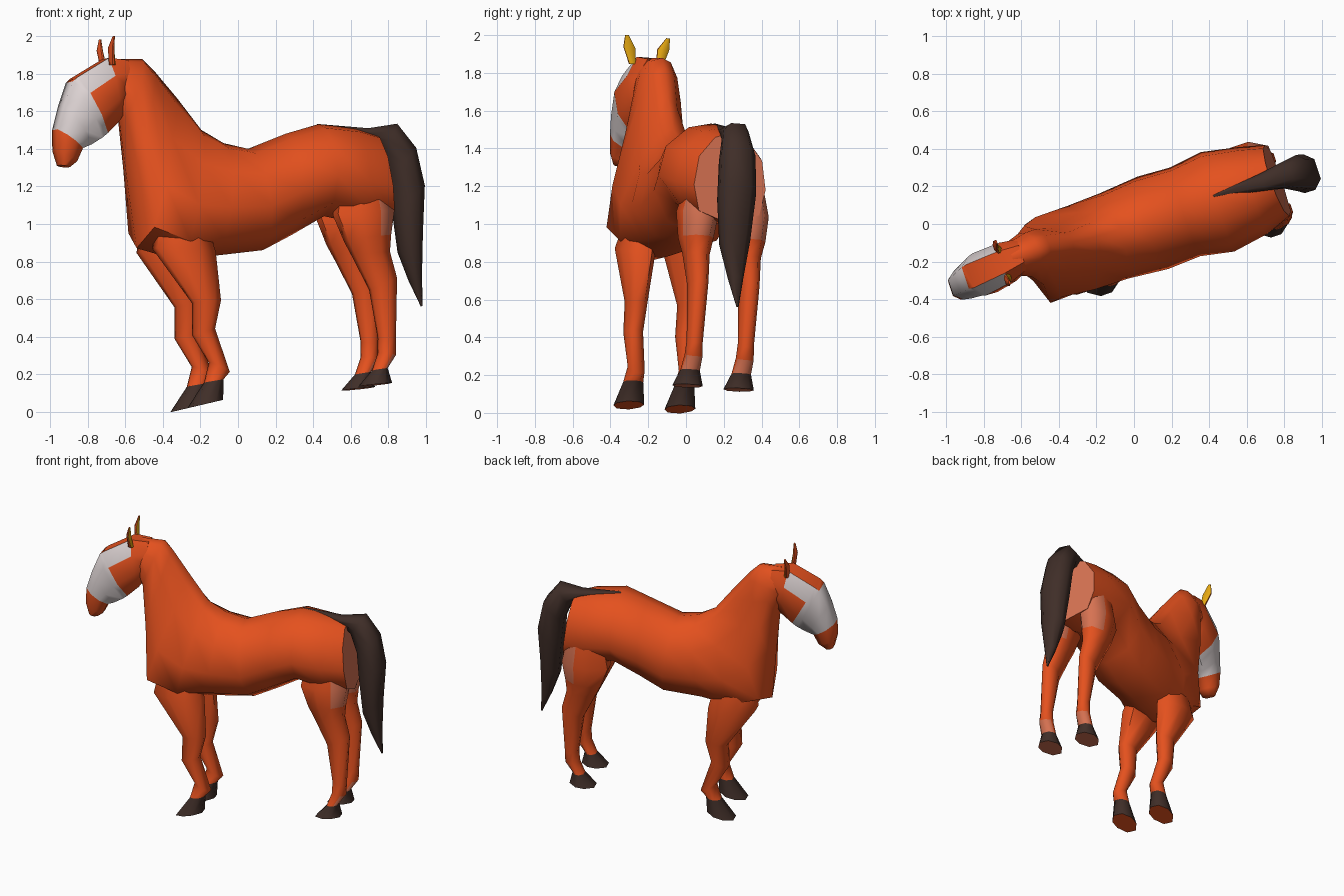
import bpy, bmesh, math
from mathutils import Vector


def material(name, col):
    m = bpy.data.materials.new(name)
    m.diffuse_color = (*col, 1)
    return m


MATS = [material("chestnut", (0.78, 0.082, 0.013)),
        material("pale_face", (0.72, 0.65, 0.65)),
        material("dark_brown", (0.050, 0.027, 0.021)),
        material("pale_chestnut", (0.68, 0.17, 0.085)),
        material("inner_ear_gold", (0.78, 0.39, 0.006))]
COAT, WHITE, DARK, PALE, GOLD = range(5)
REAR = Vector((0.945, 0.325, 0))


def place(x, z, v):
    """Side-profile point plus sideways offset, for a turned, slightly leaning stance."""
    return Vector((x - 0.317 * v, 0.335 * x + 0.075 * (z - 1.3) + 0.946 * v, z - 0.075 * v))


def loft(name, rings, shape, colour, side=1, angle=60, shift=0):
    """Ring: front/top point, back/bottom point, half width, offset, upper and lower width factors."""
    bm = bmesh.new()
    loops = []
    for r in rings:
        ax, az, bx, bz, hw, off, upper, lower = (list(r) + [0, 1, 1][len(r) - 5:])[:8]
        pts = [(t, w * (upper if t < 0.3 else lower if t > 0.7 else 1)) for t, w in shape]
        pts += [(t, -w) for t, w in reversed(pts) if w > 0]
        loops.append([bm.verts.new(place(ax + (bx - ax) * t, az + (bz - az) * t,
                                         off * side + shift + w * hw)) for t, w in pts])
    n = len(loops[0])
    tag = {}
    for s in range(len(loops) - 1):
        for k in range(n):
            j = (k + 1) % n
            f = bm.faces.new((loops[s][k], loops[s][j], loops[s + 1][j], loops[s + 1][k]))
            tag[f] = (s, min(k, n - 2 - k) if k < n - 1 else -1)
    tag[bm.faces.new(loops[0])] = (-1, 0)
    tag[bm.faces.new(loops[-1])] = (len(loops), 0)
    bmesh.ops.recalc_face_normals(bm, faces=bm.faces[:])
    bm.normal_update()
    for f, (s, k) in tag.items():
        f.material_index = colour(s, k, f.calc_center_median(), f.normal)
    me = bpy.data.meshes.new(name)
    bm.to_mesh(me)
    bm.free()
    for m in MATS:
        me.materials.append(m)
    ob = bpy.data.objects.new(name, me)
    bpy.context.collection.objects.link(ob)
    bpy.ops.object.select_all(action='DESELECT')
    ob.select_set(True)
    bpy.context.view_layer.objects.active = ob
    bpy.ops.object.shade_smooth_by_angle(angle=math.radians(angle))
    return ob


TORSO = [(0, 0), (.06, .45), (.28, .88), (.6, 1), (.88, .65), (1, 0)]
BOX = [(0, .55), (.3, 1), (.68, .95), (1, .45)]
LIMB = [(0, .45), (.35, 1), (.7, 1), (1, .45)]


def coat_colour(s, k, c, n):
    rear = c.x > 0.6 and c.z > 0.92 and n.dot(REAR) > 0.6
    return PALE if rear else COAT


# Body and neck, from rump to poll
loft("body", [
    (.72, 1.48, .785, 1.00, .20, -.015, 1, 1.3),
    (.61, 1.51, .63, 1.00, .245, -.025, 1, 1.2),
    (.42, 1.53, .45, 1.04, .28, -.025),
    (.25, 1.48, .28, .94, .25, -.015),
    (.05, 1.40, .13, .86, .26, -.01),
    (-.08, 1.43, -.13, .83, .24, -.01),
    (-.20, 1.50, -.34, .81, .235, -.015, .8, 1.35),
    (-.33, 1.67, -.545, .87, .225, -.015, .6, 1.5),
    (-.45, 1.82, -.59, 1.22, .165, 0, .8, 1.1),
    (-.51, 1.88, -.63, 1.53, .12),
    (-.65, 1.88, -.66, 1.62, .09)], TORSO, coat_colour)


# Head with pale sides and nose, chestnut forehead, cheeks and muzzle
def head_colour(s, k, c, n):
    if s == 1:
        return WHITE if k == 0 else COAT
    if s == 2:
        return COAT if k == -1 else WHITE
    return WHITE if s in (3, 4) else COAT


loft("head", [
    (-.60, 1.87, -.59, 1.64, .085),
    (-.71, 1.88, -.645, 1.55, .11, -.01),
    (-.88, 1.777, -.715, 1.48, .118, -.02),
    (-.905, 1.755, -.745, 1.455, .11, -.02),
    (-.95, 1.63, -.80, 1.42, .095, -.025),
    (-.985, 1.50, -.845, 1.40, .08, -.025),
    (-.985, 1.39, -.875, 1.33, .07, -.025),
    (-.965, 1.31, -.91, 1.30, .045, -.025)], BOX, head_colour)

# Tail with a narrow root lying along the croup
loft("tail", [
    (.42, 1.532, .42, 1.51, .006, -.01),
    (.68, 1.507, .68, 1.46, .048, -.02),
    (.83, 1.53, .75, 1.40, .07, -.02),
    (.925, 1.40, .80, 1.28, .095, -.025),
    (.97, 1.20, .825, 1.08, .10, -.025),
    (.965, .95, .855, .85, .08, -.02),
    (.97, .72, .91, .70, .04, -.01),
    (.983, .565, .975, .56, .006)], BOX, lambda s, k, c, n: DARK)


def hoofed(first_hoof, hind):
    def colour(s, k, c, n):
        if s >= first_hoof:
            return (PALE if hind else COAT) if n.z < -0.8 else DARK
        rear = n.dot(REAR)
        if hind and rear > 0.3 and (s == first_hoof - 1 or c.z > 0.92):
            return PALE
        return COAT
    return colour


FRONT_LEG = [
    (-.46, 1.04, -.22, 1.02, .07, .11),
    (-.485, .86, -.175, .84, .095, .135),
    (-.285, .57, -.145, .58, .055, .147),
    (-.285, .40, -.175, .43, .048, .145),
    (-.195, .25, -.095, .20, .042, .143),
    (-.22, .145, -.13, .16, .05, .143),
    (-.305, .01, -.135, .05, .075, .143)]
HIND_LEG = [
    (.51, 1.24, .735, 1.24, .07, .125),
    (.475, 1.04, .775, 1.06, .10, .14),
    (.53, .90, .758, .93, .085, .145),
    (.57, .82, .755, .84, .065, .143),
    (.66, .64, .795, .70, .05, .143),
    (.705, .38, .79, .36, .04, .143),
    (.705, .30, .79, .29, .045, .143),
    (.675, .21, .745, .22, .05, .143),
    (.605, .125, .765, .14, .075, .143)]
EAR = [
    (-.715, 1.84, -.685, 1.84, .018, .075),
    (-.725, 1.93, -.70, 1.925, .032, .095),
    (-.71, 1.99, -.70, 1.99, .010, .115)]

# Paired legs and ears
for side, label in ((-1, "left"), (1, "right")):
    loft(f"front_leg_{label}", FRONT_LEG, LIMB, hoofed(5, False), side)
    loft(f"hind_leg_{label}", HIND_LEG, LIMB, hoofed(7, True), side)
    loft(f"ear_{label}", EAR, LIMB,
         lambda s, k, c, n: GOLD if n.dot(REAR) > 0.3 else COAT, side, 35, -.02)
